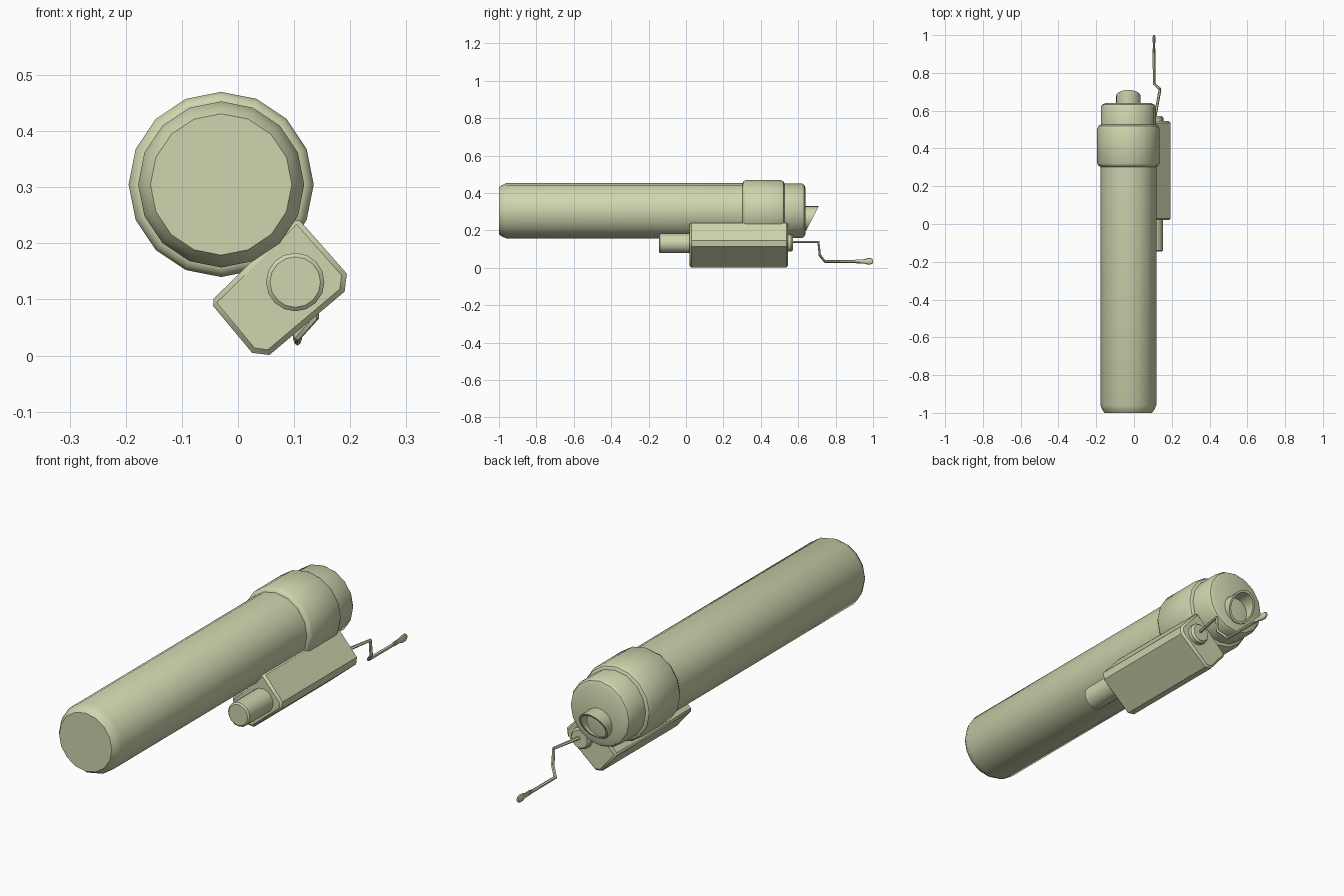
import bpy, bmesh
from math import sin, cos, tau, radians

cube = bpy.data.objects.get("Cube")
if cube:
    bpy.data.objects.remove(cube)

paint = bpy.data.materials.new("pale_olive")
paint.use_nodes = True
COLOUR = (0.62, 0.66, 0.42, 1)
paint.diffuse_color = COLOUR
paint.node_tree.nodes["Principled BSDF"].inputs["Base Color"].default_value = COLOUR


def finish(obj, angle=35):
    obj.data.materials.clear()
    obj.data.materials.append(paint)
    bpy.ops.object.select_all(action="DESELECT")
    obj.select_set(True)
    bpy.context.view_layer.objects.active = obj
    bpy.ops.object.shade_smooth_by_angle(angle=radians(angle))
    return obj


def make_object(name, bm):
    bmesh.ops.recalc_face_normals(bm, faces=bm.faces)
    mesh = bpy.data.meshes.new(name)
    bm.to_mesh(mesh)
    bm.free()
    obj = bpy.data.objects.new(name, mesh)
    bpy.context.collection.objects.link(obj)
    return obj


def bridge(bm, a, b):
    n = len(a)
    for i in range(n):
        bm.faces.new((a[i], a[(i + 1) % n], b[(i + 1) % n], b[i]))


def lathe(name, x, z, profile, sides=16, flat=1.0):
    """Closed turned part along y; profile is a list of (y, radius)."""
    bm = bmesh.new()
    rings = [[bm.verts.new((x + r * flat * sin(tau * i / sides), y, z + r * cos(tau * i / sides)))
              for i in range(sides)] for y, r in profile]
    for a, b in zip(rings, rings[1:]):
        bridge(bm, a, b)
    bm.faces.new(rings[0])
    bm.faces.new(rings[-1])
    return finish(make_object(name, bm))


# Main tube, collar and rear cap share one axis
TX, TZ = -0.03, 0.305
lathe("main_tube", TX, TZ, [(-1, 0.126), (-0.985, 0.137), (-0.96, 0.148), (0.32, 0.148)])
lathe("collar", TX, TZ, [(0.303, 0.148), (0.308, 0.158), (0.32, 0.165), (0.505, 0.165),
                         (0.52, 0.158), (0.527, 0.145)])
lathe("rear_cap", TX, TZ, [(0.51, 0.146), (0.62, 0.146), (0.632, 0.139), (0.64, 0.12)])

# Hollow eyepiece hood with a slanted end
SIDES, HZ, HR = 20, 0.265, 0.065
bm = bmesh.new()


def hood_ring(r, base):
    ring = []
    for i in range(SIDES):
        dz = r * cos(tau * i / SIDES)
        y = 0.63 if base else 0.643 + 0.067 * (dz + HR) / (2 * HR)
        ring.append(bm.verts.new((TX + r * sin(tau * i / SIDES), y, HZ + dz)))
    return ring


rings = [hood_ring(HR, True), hood_ring(HR, False), hood_ring(0.056, False), hood_ring(0.056, True)]
for k in range(4):
    bridge(bm, rings[k], rings[(k + 1) % 4])
finish(make_object("eyepiece_hood", bm))

# Tilted side housing, extruded along y with softened edges
outline = [(0.105, 0.247), (0.194, 0.146), (0.19, 0.114), (0.056, 0.001),
           (0.025, 0.005), (-0.05, 0.095)]
bm = bmesh.new()
front, back = ([bm.verts.new((x, y, z)) for x, z in outline] for y in (0.02, 0.545))
bridge(bm, front, back)
bm.faces.new(front)
bm.faces.new(back)
housing = make_object("side_housing", bm)
bevel = housing.modifiers.new("soft_edges", "BEVEL")
bevel.width = 0.009
bevel.segments = 1
bevel.limit_method = "ANGLE"
bevel.angle_limit = radians(60)
finish(housing)

# Small front barrel and rear socket on the housing
lathe("housing_barrel", 0.102, 0.131, [(-0.145, 0.045), (-0.139, 0.052), (0.04, 0.052)])
lathe("rear_socket", 0.11, 0.133, [(0.53, 0.046), (0.562, 0.046), (0.572, 0.038)])

# Cranked wire
path = [(0.11, 0.56, 0.138), (0.137, 0.708, 0.138), (0.137, 0.715, 0.068),
        (0.106, 0.742, 0.034), (0.106, 0.93, 0.034)]
curve = bpy.data.curves.new("cranked_wire", "CURVE")
curve.dimensions = "3D"
curve.bevel_depth = 0.0075
curve.bevel_resolution = 1
curve.use_fill_caps = True
spline = curve.splines.new("POLY")
spline.points.add(len(path) - 1)
for point, co in zip(spline.points, path):
    point.co = (*co, 1)
wire = bpy.data.objects.new("cranked_wire", curve)
bpy.context.collection.objects.link(wire)
bpy.ops.object.select_all(action="DESELECT")
wire.select_set(True)
bpy.context.view_layer.objects.active = wire
bpy.ops.object.convert(target="MESH")
finish(bpy.context.view_layer.objects.active)

# Flattened tip on the wire
lathe("wire_tip", 0.106, 0.035, [(0.9, 0.007), (0.915, 0.011), (0.95, 0.011), (0.97, 0.017),
                                 (0.988, 0.017), (1.0, 0.01)], sides=10, flat=0.5)
